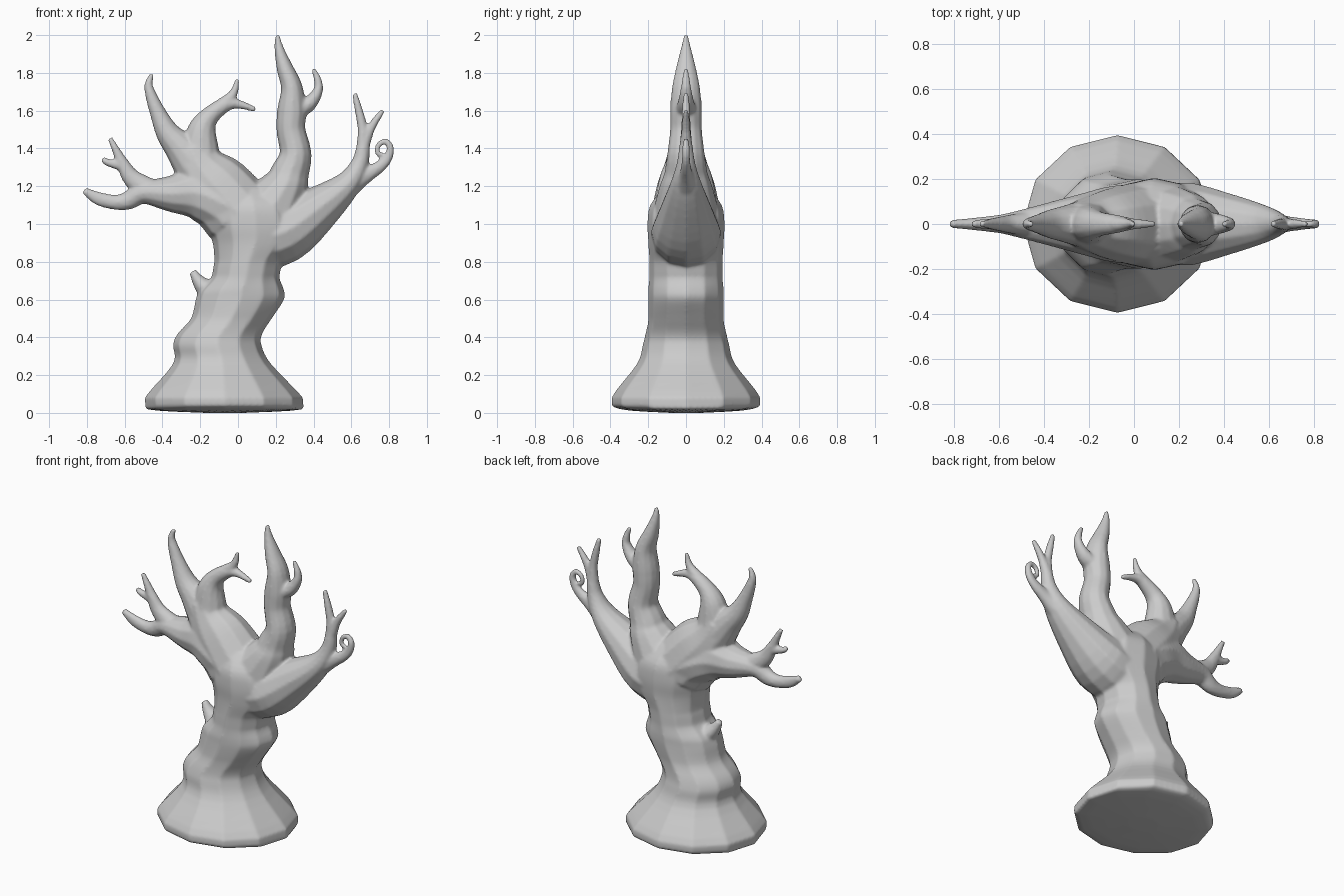
import bpy, bmesh, math
from mathutils import Vector

SIDES, STEPS = 12, 4
bm = bmesh.new()


def refine(pts):
    """Spline through the rings; radii never overshoot their neighbours."""
    out = []
    for i in range(len(pts) - 1):
        a, b, c, d = (pts[min(max(i + k, 0), len(pts) - 1)] for k in (-1, 0, 1, 2))
        for s in range(STEPS):
            t = s / STEPS
            ring = []
            for k in range(4):
                v = 0.5 * (2 * b[k] + (c[k] - a[k]) * t
                           + (2 * a[k] - 5 * b[k] + 4 * c[k] - d[k]) * t * t
                           + (3 * b[k] - a[k] - 3 * c[k] + d[k]) * t ** 3)
                if k > 1:
                    v = min(max(v, min(b[k], c[k])), max(b[k], c[k]))
                ring.append(v)
            out.append(ring)
    out.append(list(pts[-1]))
    return out


def tube(pts, level=False):
    """Elliptical tube in the y = 0 plane. Each ring: x, z, half width, half depth."""
    pts = refine([p if len(p) == 4 else (*p, p[2]) for p in pts])
    rings = []
    for i, (x, z, rw, rd) in enumerate(pts):
        p, q = pts[max(i - 1, 0)], pts[min(i + 1, len(pts) - 1)]
        along = Vector((0, 0, 1)) if level else Vector((q[0] - p[0], 0, q[1] - p[1])).normalized()
        side = Vector((along.z, 0, -along.x))
        ring = []
        for k in range(SIDES):
            a = math.tau * k / SIDES
            ring.append(bm.verts.new(Vector((x, 0, z)) + side * rw * math.cos(a)
                                     + Vector((0, rd * math.sin(a), 0))))
        rings.append(ring)
    for r, s in zip(rings, rings[1:]):
        for k in range(SIDES):
            n = (k + 1) % SIDES
            bm.faces.new((r[k], r[n], s[n], s[k]))
    bm.faces.new(rings[0][::-1])
    bm.faces.new(rings[-1])


# Trunk with flared foot
tube([(-.07, 0, .1, .08), (-.07, .02, .42, .35), (-.075, .08, .42, .395),
      (-.085, .26, .26, .26), (-.11, .36, .235, .23), (-.095, .42, .225, .215),
      (-.035, .5, .215, .2), (.01, .6, .235, .2), (.02, .65, .225, .2),
      (.04, .72, .18, .195), (.055, .8, .18, .195), (.09, .9, .225, .2),
      (.09, 1.0, .25, .205), (.08, 1.1, .22, .19), (.06, 1.19, .12, .12)], level=True)
# Broken stub on the trunk
tube([(-.1, .62, .08, .1), (-.17, .66, .055, .065), (-.21, .7, .035, .04), (-.24, .75, .02)])

# Lower left limb, its fork and twig
tube([(.05, 1.03, .2, .18), (-.1, 1.12, .16, .17), (-.22, 1.165, .145, .14),
      (-.35, 1.16, .1, .105), (-.5, 1.165, .06, .065), (-.58, 1.125, .05, .045),
      (-.65, 1.115, .04, .035), (-.74, 1.135, .036, .025), (-.815, 1.178, .018)])
tube([(-.46, 1.17, .07, .06), (-.56, 1.24, .05, .04), (-.61, 1.32, .034, .03),
      (-.645, 1.39, .022), (-.678, 1.455, .014)])
tube([(-.59, 1.3, .03), (-.66, 1.318, .023), (-.7, 1.33, .019), (-.715, 1.35, .014)])

# Upper left limb with two forks, the inner one ending in two twigs
tube([(-.0, 1.06, .2, .185), (-.12, 1.2, .185, .155), (-.2, 1.3, .14, .12), (-.25, 1.4, .1, .09)])
tube([(-.22, 1.3, .12, .11), (-.3, 1.4, .09, .085), (-.37, 1.48, .065, .065),
      (-.42, 1.58, .045), (-.46, 1.68, .031), (-.473, 1.74, .022), (-.455, 1.795, .012)])
tube([(-.2, 1.28, .12, .11), (-.2, 1.4, .1, .09), (-.19, 1.5, .076, .075),
      (-.15, 1.57, .052, .055), (-.07, 1.63, .04), (0, 1.635, .025), (.093, 1.605, .014)])
tube([(-.08, 1.635, .036), (-.025, 1.69, .024), (-.002, 1.77, .011)])

# Tall centre limb and its side twig
tube([(.16, 1.05, .19, .18), (.25, 1.2, .125, .14), (.275, 1.27, .103, .115),
      (.305, 1.37, .085, .1), (.28, 1.5, .077, .085), (.285, 1.6, .078, .085),
      (.285, 1.72, .058, .075), (.25, 1.82, .045, .055), (.225, 1.9, .031, .035),
      (.212, 1.96, .02), (.211, 2.0, .012)])
tube([(.31, 1.6, .05, .06), (.38, 1.64, .04, .045), (.425, 1.71, .026, .03),
      (.42, 1.77, .02), (.397, 1.822, .012)])

# Right limb, two upright twigs and a curled tip
tube([(.1, .93, .18, .18), (.25, .96, .165, .185), (.43, 1.085, .12, .135),
      (.58, 1.21, .072, .085), (.645, 1.32, .047, .05), (.665, 1.42, .035), (.675, 1.46, .025)])
tube([(.66, 1.4, .035), (.66, 1.5, .027), (.64, 1.6, .022), (.617, 1.692, .014)])
tube([(.66, 1.4, .035), (.695, 1.49, .025), (.73, 1.55, .02), (.768, 1.602, .013)])
tube([(.59, 1.2, .06), (.67, 1.255, .045, .038), (.745, 1.3, .033, .027), (.79, 1.345, .026, .022),
      (.807, 1.4, .02), (.785, 1.437, .016), (.75, 1.425, .015), (.735, 1.39, .014),
      (.748, 1.366, .013), (.77, 1.375, .011)])

mesh = bpy.data.meshes.new("bare_tree")
bm.to_mesh(mesh)
bm.free()
tree = bpy.data.objects.new("bare_tree", mesh)
bpy.context.collection.objects.link(tree)

# Fuse all limbs into one skin and soften the joints
fuse = tree.modifiers.new("fuse", 'REMESH')
fuse.mode = 'VOXEL'
fuse.voxel_size = 0.009
fuse.use_smooth_shade = True
soften = tree.modifiers.new("soften", 'SMOOTH')
soften.factor = 0.5
soften.iterations = 6
